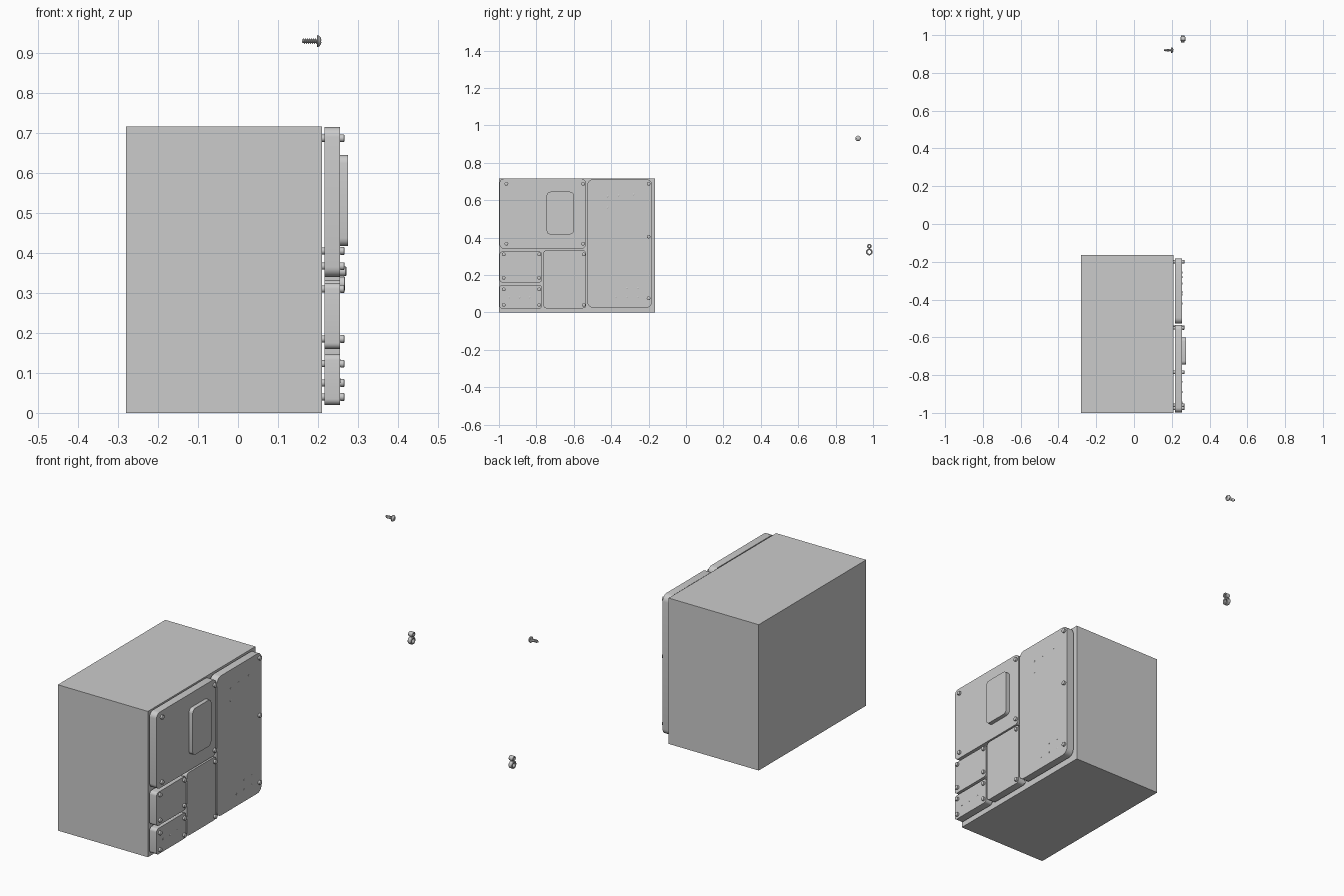
import bpy, bmesh
from math import pi, sin, cos

if "Cube" in bpy.data.objects:
    bpy.data.objects.remove(bpy.data.objects["Cube"])


def finish(name, bm, smooth=False):
    bmesh.ops.remove_doubles(bm, verts=bm.verts, dist=1e-5)
    bmesh.ops.recalc_face_normals(bm, faces=bm.faces)
    me = bpy.data.meshes.new(name)
    bm.to_mesh(me)
    bm.free()
    ob = bpy.data.objects.new(name, me)
    bpy.context.collection.objects.link(ob)
    if smooth:
        bpy.context.view_layer.objects.active = ob
        ob.select_set(True)
        bpy.ops.object.shade_smooth_by_angle(angle=0.6)
        ob.select_set(False)
    return ob


def slab(name, x, y, z, r=0.0, seg=5):
    """Block from x, y, z ranges; corners seen along x are rounded by r."""
    bm = bmesh.new()
    bmesh.ops.create_cube(bm, size=1)
    for v in bm.verts:
        v.co = [a[0] + (c + 0.5) * (a[1] - a[0]) for c, a in zip(v.co, (x, y, z))]
    if r:
        edges = [e for e in bm.edges if abs(e.verts[0].co.x - e.verts[1].co.x) > 1e-4]
        bmesh.ops.bevel(bm, geom=edges, offset=r, segments=seg, profile=0.5, affect='EDGES')
    return finish(name, bm, bool(r))


def lathe(name, profile, y, z, n=20, closed=False):
    """Turn (x, radius) points about an x-parallel axis through y, z."""
    bm = bmesh.new()
    rings = [[bm.verts.new((px, y + r * cos(2 * pi * j / n), z + r * sin(2 * pi * j / n)))
              for j in range(n)] for px, r in profile]
    pairs = list(zip(rings, rings[1:]))
    if closed:
        pairs.append((rings[-1], rings[0]))
    for a, b in pairs:
        for j in range(n):
            k = (j + 1) % n
            bm.faces.new((a[j], a[k], b[k], b[j]))
    if not closed:
        bm.faces.new(rings[0])
        bm.faces.new(rings[-1])
    return finish(name, bm, True)


# Cabinet body
slab("cabinet_body", (-0.28, 0.21), (-1.0, -0.165), (0, 0.717))

# Front panels and raised door window
PX = (0.217, 0.255)
for name, y, z, r in [
        ("large_panel", (-0.997, -0.535), (0.34, 0.715), 0.025),
        ("tall_panel", (-0.527, -0.182), (0.025, 0.712), 0.03),
        ("upper_small_panel", (-0.997, -0.77), (0.16, 0.325), 0.015),
        ("lower_small_panel", (-0.997, -0.77), (0.02, 0.147), 0.015),
        ("middle_panel", (-0.762, -0.535), (0.022, 0.332), 0.015)]:
    slab(name, PX, y, z, r)
slab("raised_cover", (0.25, 0.275), (-0.745, -0.6), (0.417, 0.645), 0.02, 4)

# Panel fasteners
spots = [(y, z) for y in (-0.96, -0.55) for z in (0.367, 0.687)]
spots += [(-0.2, z) for z in (0.075, 0.405, 0.687)]
spots += [(y, z) for y in (-0.975, -0.785) for z in (0.04, 0.123, 0.185, 0.31)]
spots += [(-0.547, z) for z in (0.04, 0.31)]
for y, z in spots:
    lathe("panel_fastener", [(0.209, 0.009), (0.257, 0.009), (0.257, 0.01),
                             (0.265, 0.01), (0.267, 0.007)], y, z, 14)

# Small studs on the panels
studs = [(-0.945, 0.08), (-0.89, 0.08), (-0.835, 0.08), (-0.315, 0.13), (-0.256, 0.13),
         (-0.374, 0.083), (-0.315, 0.083), (-0.256, 0.083),
         (-0.42, 0.62), (-0.36, 0.625), (-0.28, 0.63), (-0.42, 0.56)]
for y, z in studs:
    lathe("panel_stud", [(0.25, 0.005), (0.256, 0.005), (0.257, 0.003)], y, z, 10)

# Loose screw: domed head with cross recess
SY, SZ = 0.92, 0.93
head = lathe("screw_head", [(0.197, 0.006), (0.197, 0.0145), (0.2, 0.0148), (0.204, 0.0125),
                            (0.207, 0.0085), (0.2085, 0.004), (0.209, 0.001)], SY, SZ, 24)
for w, h in ((0.0075, 0.0018), (0.0018, 0.0075)):
    cut = slab("recess_cutter", (0.204, 0.22), (SY - w, SY + w), (SZ - h, SZ + h))
    cut.hide_render = True
    cut.hide_set(True)
    mod = head.modifiers.new("recess", 'BOOLEAN')
    mod.operation = 'DIFFERENCE'
    mod.object = cut

# Screw shaft core and helical thread
lathe("screw_core", [(0.16, 0.003), (0.162, 0.0045), (0.199, 0.0045)], SY, SZ, 16)
bm = bmesh.new()
n, pitch, turns = 16, 0.005, 7
rows = []
for k in range(turns * n + 1):
    a = 2 * pi * k / n
    x = 0.1625 + pitch * k / n
    rows.append([bm.verts.new((x + dx, SY + r * cos(a), SZ + r * sin(a)))
                 for dx, r in ((-0.002, 0.0043), (0, 0.0075), (0.002, 0.0043))])
for a, b in zip(rows, rows[1:]):
    for i in range(3):
        j = (i + 1) % 3
        bm.faces.new((a[i], a[j], b[j], b[i]))
bm.faces.new(rows[0])
bm.faces.new(rows[-1])
finish("screw_thread", bm, True)


# Loose double-ring link
def ring(name, x, half, inner, outer, y, z):
    c = 0.002
    lathe(name, [(x - half, inner + c), (x - half, outer - c), (x - half + c, outer),
                 (x + half - c, outer), (x + half, outer - c), (x + half, inner + c),
                 (x + half - c, inner), (x - half + c, inner)], y, z, 24, True)


ring("link_large_ring", 0.258, 0.01, 0.010, 0.018, 0.98, 0.323)
ring("link_small_ring", 0.259, 0.0125, 0.005, 0.012, 0.98, 0.354)
slab("link_neck", (0.252, 0.265), (0.975, 0.985), (0.337, 0.346))
